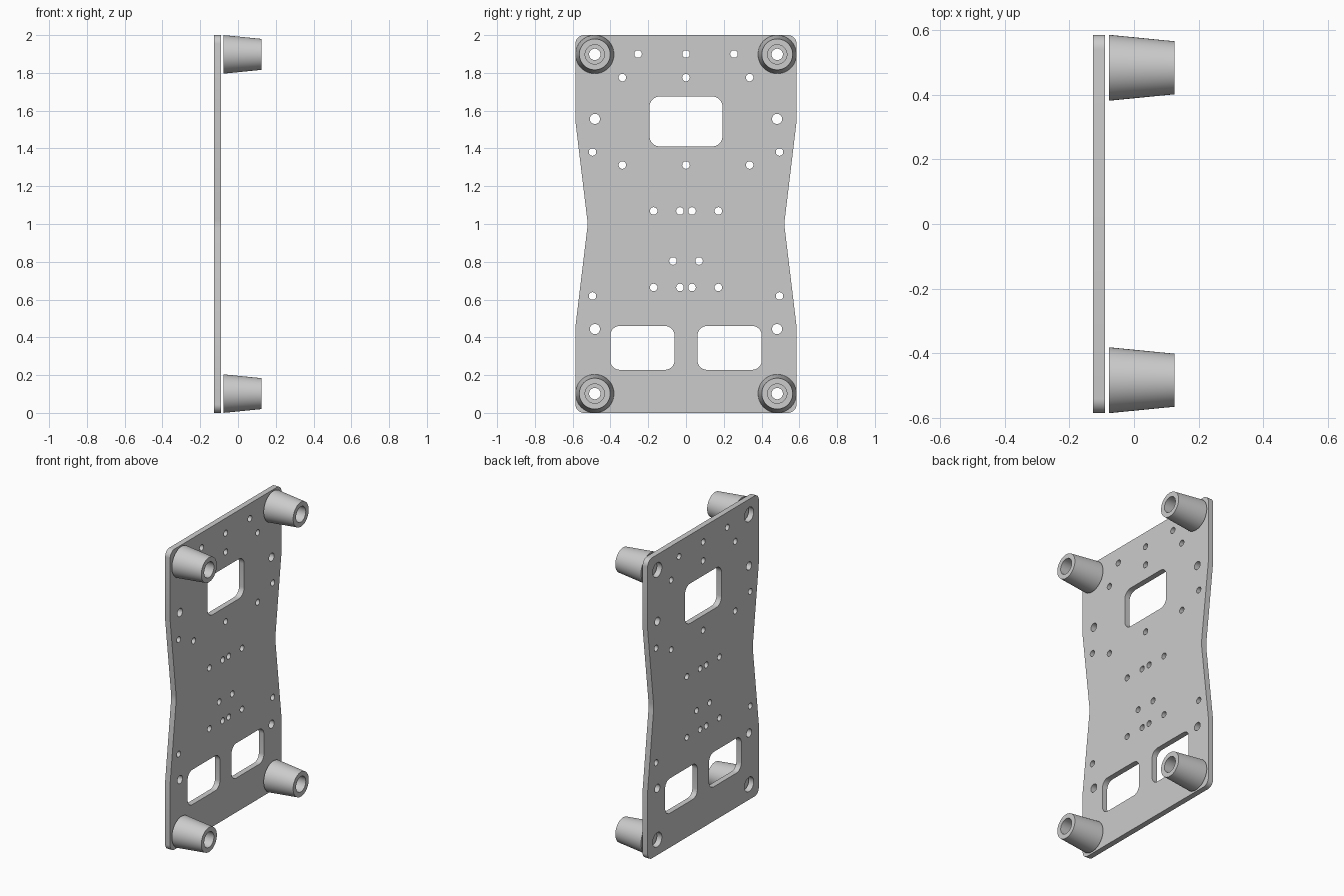
import bpy, bmesh, math
from mathutils import Matrix, Vector

cube = bpy.data.objects.get("Cube")
if cube:
    bpy.data.objects.remove(cube, do_unlink=True)

grey = bpy.data.materials.new("light_grey")
grey.use_nodes = True
grey.diffuse_color = (0.6, 0.6, 0.6, 1)
grey.node_tree.nodes["Principled BSDF"].inputs["Base Color"].default_value = (0.6, 0.6, 0.6, 1)


def finish(name, bm):
    """Make a smooth-by-angle object from a bmesh."""
    bmesh.ops.remove_doubles(bm, verts=bm.verts, dist=1e-5)
    bmesh.ops.recalc_face_normals(bm, faces=bm.faces)
    mesh = bpy.data.meshes.new(name)
    bm.to_mesh(mesh)
    bm.free()
    mesh.materials.append(grey)
    ob = bpy.data.objects.new(name, mesh)
    bpy.context.collection.objects.link(ob)
    bpy.ops.object.select_all(action="DESELECT")
    ob.select_set(True)
    bpy.context.view_layer.objects.active = ob
    bpy.ops.object.shade_smooth_by_angle(angle=math.radians(30))
    return ob


def fillet(corners, steps=8):
    """Round each (y, z, radius) corner of a closed polygon."""
    out = []
    for i, (y, z, r) in enumerate(corners):
        p = Vector((y, z))
        if not r:
            out.append(p)
            continue
        a = (Vector(corners[i - 1][:2]) - p).normalized()
        b = (Vector(corners[(i + 1) % len(corners)][:2]) - p).normalized()
        half = a.angle(b) / 2
        centre = p + (a + b).normalized() * (r / math.sin(half))
        start = p + a * (r / math.tan(half)) - centre
        end = p + b * (r / math.tan(half)) - centre
        for k in range(steps + 1):
            t = k / steps
            sweep = math.pi - 2 * half
            v = start * math.sin((1 - t) * sweep) + end * math.sin(t * sweep)
            out.append(centre + v / math.sin(sweep) if abs(math.sin(sweep)) > 1e-6 else centre + start)
    return out


def window(y, z, w, h, r):
    return fillet([(y + sy * w / 2, z + sz * h / 2, r)
                   for sy, sz in ((-1, -1), (1, -1), (1, 1), (-1, 1))])


def circle(y, z, r, n=24):
    return [Vector((y + r * math.cos(k * math.tau / n), z + r * math.sin(k * math.tau / n)))
            for k in range(n)]


# Plate outline: rounded corners and a narrow waist
half = [(0.585, 0, 0.045), (0.585, 0.46, 0), (0.52, 1, 0.2), (0.585, 1.54, 0), (0.585, 2, 0.045)]
loops = [fillet(half + [(-y, z, r) for y, z, r in reversed(half)])]

# Rounded windows
loops.append(window(0, 1.543, 0.386, 0.265, 0.055))
loops += [window(s * 0.231, 0.344, 0.34, 0.232, 0.05) for s in (-1, 1)]

# Holes in mirrored rows: height, radius, distances from the centre line
FOOT_Y, FOOT_Z = 0.483, (0.102, 1.898)
rows = [(1.9, 0.02, (0, 0.254)), (1.775, 0.02, (0, 0.337)), (1.556, 0.027, (0.482,)),
        (1.381, 0.02, (0.495,)), (1.312, 0.02, (0, 0.337)), (1.069, 0.02, (0.032, 0.171)),
        (0.804, 0.02, (0.069,)), (0.664, 0.02, (0.032, 0.171)), (0.619, 0.02, (0.495,)),
        (0.444, 0.027, (0.482,))] + [(z, 0.048, (FOOT_Y,)) for z in FOOT_Z]
for z, r, offsets in rows:
    for y in sorted({s * d for d in offsets for s in (-1, 1)}):
        loops.append(circle(y, z, r))

# Fill the loops as a flat curve, thicken it and stand it up facing +x
THICK, PLATE_X = 0.037, -0.1085
curve = bpy.data.curves.new("plate_profile", "CURVE")
curve.dimensions = "2D"
curve.fill_mode = "BOTH"
curve.extrude = THICK / 2
for loop in loops:
    spline = curve.splines.new("POLY")
    spline.points.add(len(loop) - 1)
    for point, v in zip(spline.points, loop):
        point.co = (v.x, v.y, 0, 1)
    spline.use_cyclic_u = True
helper = bpy.data.objects.new("plate_profile", curve)
bpy.context.collection.objects.link(helper)
bpy.context.view_layer.update()
flat = helper.evaluated_get(bpy.context.evaluated_depsgraph_get())
bm = bmesh.new()
bm.from_mesh(flat.to_mesh())
flat.to_mesh_clear()
bpy.data.objects.remove(helper, do_unlink=True)
bm.transform(Matrix(((0, 0, 1, PLATE_X), (1, 0, 0, 0), (0, 1, 0, 0), (0, 0, 0, 1))))
finish("plate", bm)

# Tapered feet with a stepped bore: (x, radius) profile spun round the foot axis
profile = [(-0.078, 0.03), (-0.078, 0.102), (0.125, 0.082), (0.125, 0.051), (-0.02, 0.051), (-0.02, 0.03)]
for zname, z in zip(("lower", "upper"), FOOT_Z):
    for yname, y in (("front", -FOOT_Y), ("back", FOOT_Y)):
        bm = bmesh.new()
        verts = [bm.verts.new((x, y + r, z)) for x, r in profile]
        edges = [bm.edges.new((verts[i - 1], verts[i])) for i in range(len(verts))]
        bmesh.ops.spin(bm, geom=verts + edges, cent=(0, y, z), axis=(1, 0, 0),
                       angle=math.tau, steps=48, use_duplicate=False)
        finish(f"{zname}_{yname}_foot", bm)
